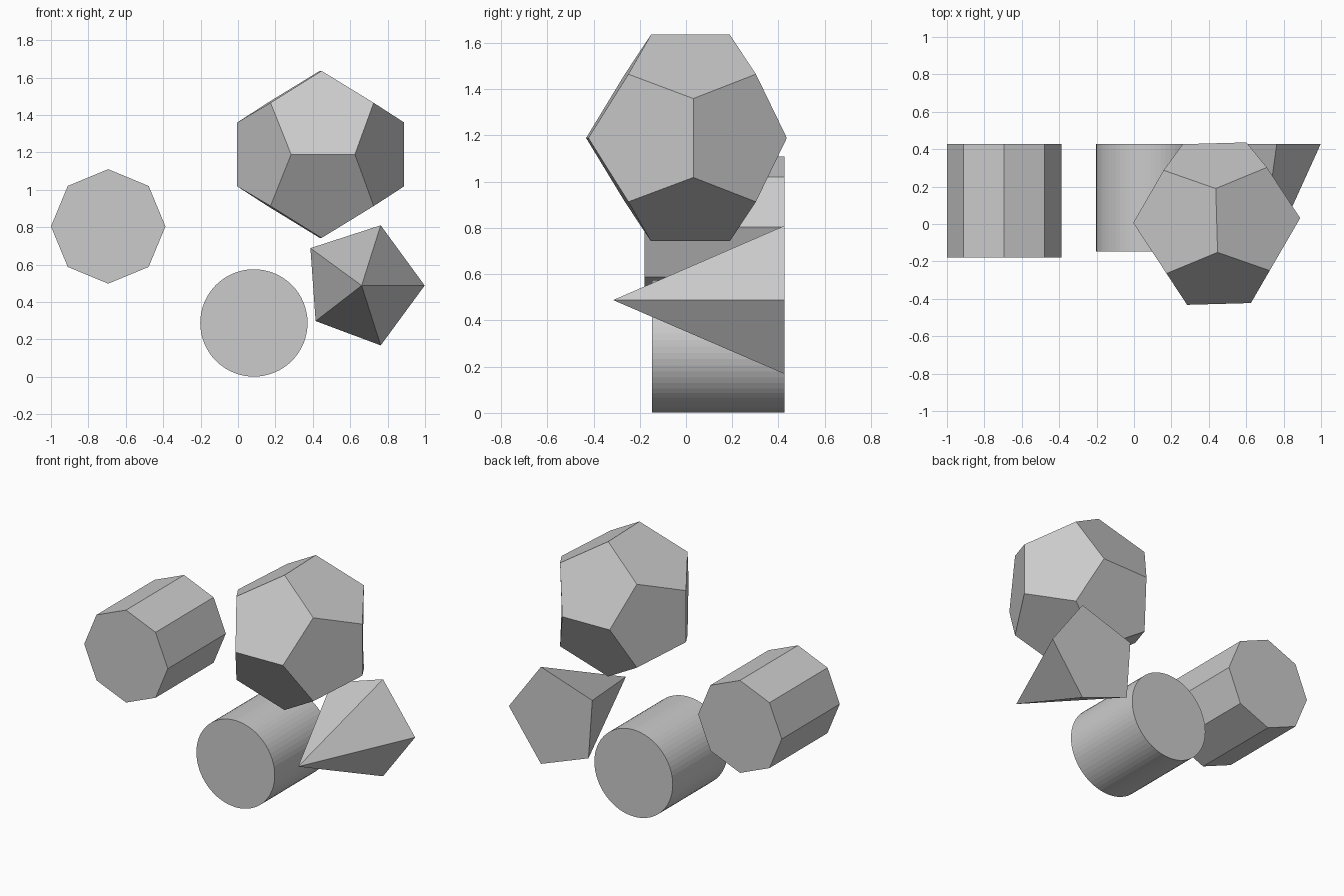
import bpy, bmesh, math
from mathutils import Vector, Matrix

if "Cube" in bpy.data.objects:
    bpy.data.objects.remove(bpy.data.objects["Cube"])

BACK = 0.427  # shared back plane of the three standing solids


def finish(name, bm):
    bmesh.ops.recalc_face_normals(bm, faces=bm.faces[:])
    mesh = bpy.data.meshes.new(name)
    bm.to_mesh(mesh)
    bm.free()
    obj = bpy.data.objects.new(name, mesh)
    bpy.context.collection.objects.link(obj)
    return obj


def prism(name, x, z, radius, front, sides):
    """Regular prism lying along y, with a corner pointing to +x."""
    bm = bmesh.new()
    ring = [(x + radius * math.cos(math.tau * i / sides),
             z + radius * math.sin(math.tau * i / sides)) for i in range(sides)]
    face = bm.faces.new([bm.verts.new((px, front, pz)) for px, pz in ring])
    out = bmesh.ops.extrude_face_region(bm, geom=[face], use_keep_orig=True)
    for v in out["geom"]:
        if isinstance(v, bmesh.types.BMVert):
            v.co.y = BACK
    return finish(name, bm)


# Octagonal prism and round cylinder
prism("octagonal_prism", -0.694, 0.804, 0.306, -0.18, 8)
prism("cylinder", 0.085, 0.288, 0.287, -0.147, 64)

# Pyramid on a slightly uneven pentagon
bm = bmesh.new()
outline = [(0.998, 0.488), (0.763, 0.81), (0.387, 0.688), (0.415, 0.298), (0.763, 0.168)]
base = [bm.verts.new((x, BACK, z)) for x, z in outline]
apex = bm.verts.new((0.661, -0.315, 0.488))
bm.faces.new(base)
for i, v in enumerate(base):
    bm.faces.new((v, base[(i + 1) % 5], apex))
finish("pentagonal_pyramid", bm)

# Dodecahedron, turned slightly about z, its back edge pressed in a little
phi = (1 + math.sqrt(5)) / 2
signs = (-1, 1)
points = [(a, b, c) for a in signs for b in signs for c in signs]
for a in signs:
    for b in signs:
        points += [(0, a / phi, b * phi), (a * phi, 0, b / phi), (a / phi, b * phi, 0)]
bm = bmesh.new()
for p in points:
    co = Vector(p) * 0.276
    if p[1] > 1.5:
        co.y -= 0.034
    bm.verts.new(co)
bmesh.ops.convex_hull(bm, input=bm.verts[:])
bmesh.ops.dissolve_limit(bm, angle_limit=math.radians(15),
                         verts=bm.verts[:], edges=bm.edges[:])
bm.transform(Matrix.Translation((0.442, 0.019, 1.189)) @ Matrix.Rotation(math.radians(1.6), 4, "Z"))
finish("dodecahedron", bm)
